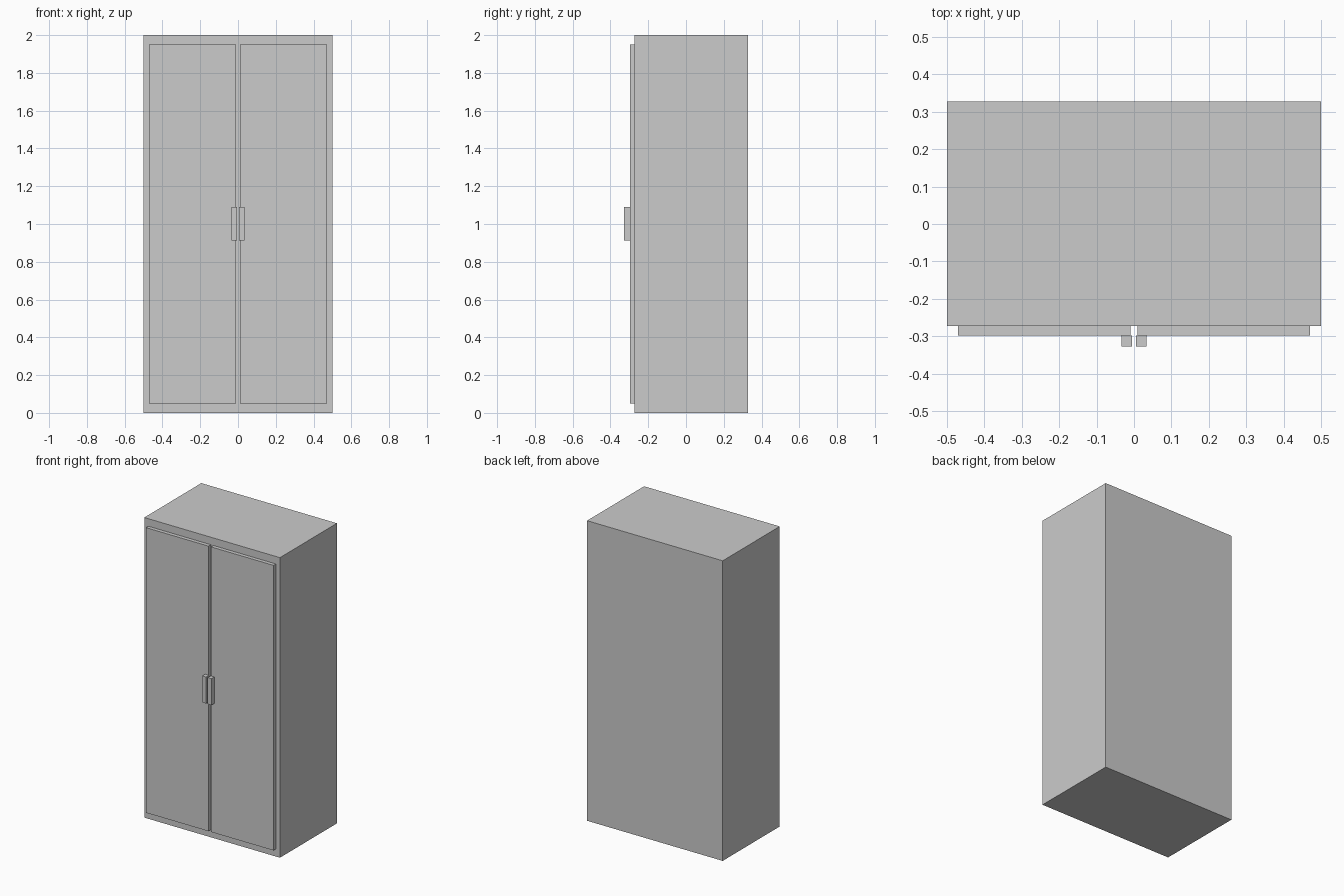
import bpy

if "Cube" in bpy.data.objects:
    bpy.data.objects.remove(bpy.data.objects["Cube"])


def box(name, x, y, z):
    """Add a box spanning the given (min, max) ranges."""
    bpy.ops.mesh.primitive_cube_add(size=1)
    ob = bpy.context.object
    ob.name = name
    ob.location = [(a + b) / 2 for a, b in (x, y, z)]
    ob.scale = [b - a for a, b in (x, y, z)]
    bpy.ops.object.transform_apply(location=True, rotation=False, scale=True)
    return ob


BODY_FRONT, DOOR_FRONT, HANDLE_FRONT, BACK = -0.2725, -0.2975, -0.3275, 0.3275

# Cabinet body
box("cabinet_body", (-0.5, 0.5), (BODY_FRONT, BACK), (0, 2))

# Mirrored pair of doors with handles beside the centre gap
for side, s in (("left", -1), ("right", 1)):
    box(side + "_door", sorted((s * 0.01, s * 0.47)),
        (DOOR_FRONT, BODY_FRONT), (0.05, 1.95))
    box(side + "_handle", sorted((s * 0.006, s * 0.034)),
        (HANDLE_FRONT, DOOR_FRONT), (0.913, 1.09))
